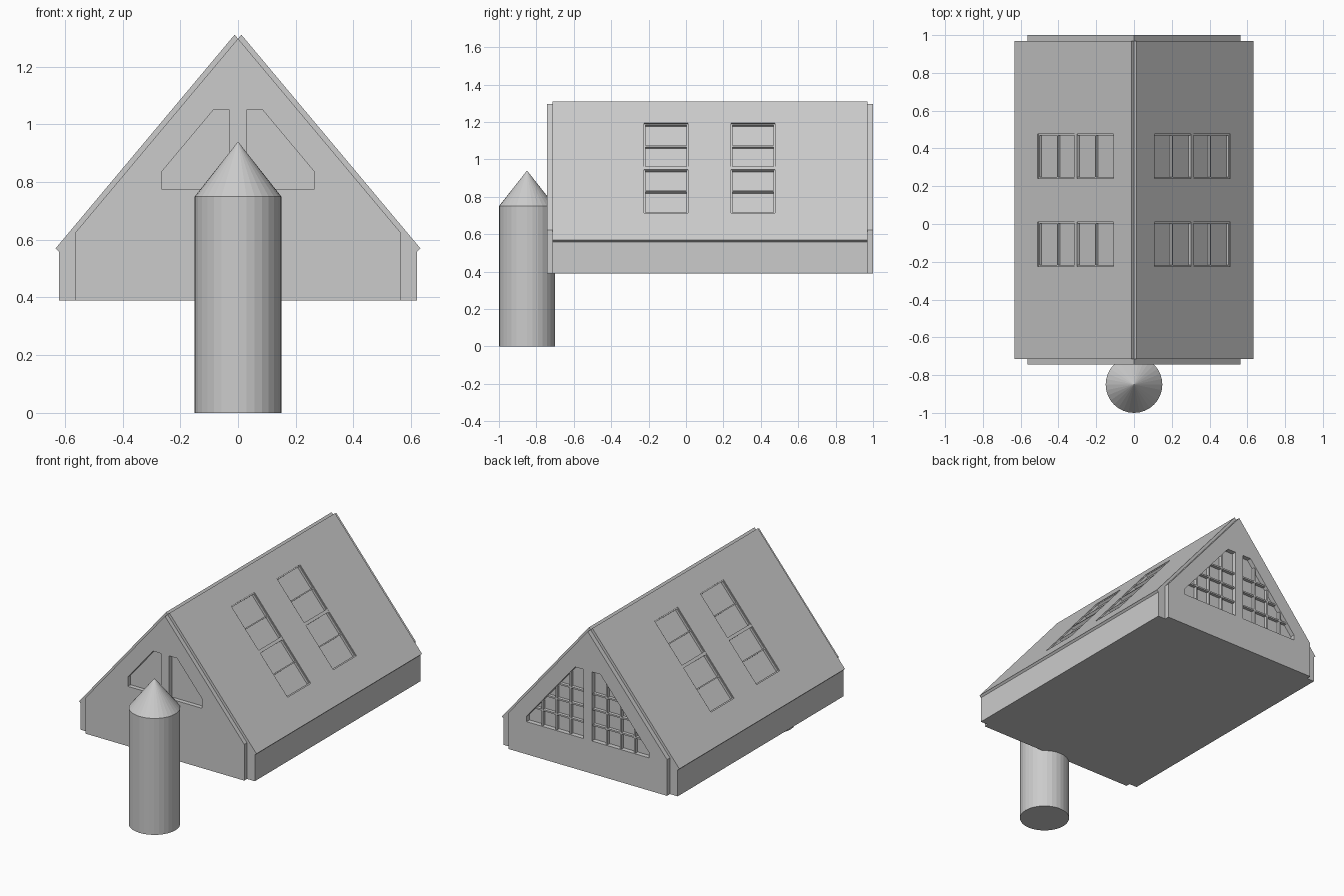
import bpy, bmesh, math
from mathutils import Matrix, Vector

if "Cube" in bpy.data.objects:
    bpy.data.objects.remove(bpy.data.objects["Cube"])

SLOPE = math.atan2(0.74, 0.62)


def finish(name, bm):
    bmesh.ops.recalc_face_normals(bm, faces=bm.faces)
    me = bpy.data.meshes.new(name)
    bm.to_mesh(me)
    bm.free()
    ob = bpy.data.objects.new(name, me)
    bpy.context.collection.objects.link(ob)
    return ob


def prism(name, pts, y0, y1, rim=0):
    """Extrude an xz outline along y; rim > 0 keeps only a border ring."""
    bm = bmesh.new()
    face = bm.faces.new([bm.verts.new((x, y0, z)) for x, z in pts])
    bm.normal_update()
    if rim:
        bmesh.ops.inset_region(bm, faces=[face], thickness=rim)
        bmesh.ops.delete(bm, geom=[face], context='FACES_ONLY')
    ext = bmesh.ops.extrude_face_region(bm, geom=bm.faces[:], use_keep_orig=True)
    moved = [v for v in ext['geom'] if isinstance(v, bmesh.types.BMVert)]
    bmesh.ops.translate(bm, verts=moved, vec=(0, y1 - y0, 0))
    return finish(name, bm)


def box(name, size, loc, frame=Matrix()):
    bm = bmesh.new()
    bmesh.ops.create_cube(bm, size=1, matrix=frame @ Matrix.Translation(loc)
                          @ Matrix.Diagonal((*size, 1)))
    return finish(name, bm)


def cut(target, cutter):
    mod = target.modifiers.new("opening", 'BOOLEAN')
    mod.object = cutter
    mod.solver = 'EXACT'
    bpy.context.view_layer.objects.active = target
    bpy.ops.object.modifier_apply(modifier=mod.name)
    bpy.data.objects.remove(cutter)


def mirrored(half):
    """Close a right-hand outline that starts low and ends on the centre line."""
    return half + [(-x, z) for x, z in reversed(half[:-1])]


# House body with overhanging roof edges and a ridge notch
house = prism("house_body", mirrored([(0.62, 0.39), (0.62, 0.559), (0.632, 0.57),
                                      (0.012, 1.31), (0, 1.297)]), -0.715, 0.97)

# Roof windows: sunk panes, thin frames and crossbars
L, W, D = 0.625, 0.235, 0.021
for side in (-1, 1):
    for yc in (-0.107, 0.358):
        f = Matrix.Translation((side * 0.31, yc, 0.954)) @ Matrix.Rotation(side * SLOPE, 4, 'Y')
        cut(house, box("cutter", (L, W, 2 * D), (0, 0, 0), f))
        h = 0.016
        zc = -D + h / 2 - 0.001
        for s in (-1, 1):
            box("roof_window_side", (L, 0.007, h), (0, s * (W - 0.007) / 2, zc), f)
            box("roof_window_end", (0.007, W, h), (s * (L - 0.007) / 2, 0, zc), f)
            box("roof_window_bar", (0.008, W, h), (s * L / 4, 0, zc), f)
        box("roof_window_middle_bar", (0.02, W, D), (0, 0, -D / 2 - 0.001), f)

# Gable walls
gable = mirrored([(0.565, 0.39), (0.565, 0.623), (0, 1.297)])
front = prism("front_gable", gable, -0.743, -0.715)
back = prism("back_gable", gable, 0.97, 1.0)

# Gable windows: small plain pair in front, large barred pair at the back
small = [(0.03, 0.775), (0.265, 0.775), (0.265, 0.835), (0.085, 1.05), (0.03, 1.05)]
large = [(0.03, 0.60), (0.436, 0.60), (0.436, 0.635), (0.09, 1.045), (0.03, 1.045)]
for side in (-1, 1):
    for wall, outline, ya, yb in ((front, small, -0.737, -0.714), (back, large, 0.969, 0.994)):
        pts = [(side * x, z) for x, z in outline]
        mid = (ya + yb) / 2
        cut(wall, prism("cutter", pts, mid - 0.05, mid + 0.05))
        prism("gable_window_frame", pts, ya, yb, 0.008)
    for x in (0.13, 0.23, 0.33):
        top = min(1.045, 1.045 - (x - 0.09) * 1.185)
        box("back_window_upright", (0.01, 0.022, top - 0.60),
            (side * x, 0.98, (top + 0.60) / 2))
    for z in (0.70, 0.80, 0.90):
        end = 0.09 + (1.045 - z) / 1.185
        box("back_window_crossbar", (end - 0.03, 0.021, 0.01),
            (side * (end + 0.03) / 2, 0.98, z))

# Round tower with pointed cap
bm = bmesh.new()
for r2, z0, z1 in ((0.15, 0, 0.75), (0, 0.75, 0.94)):
    bmesh.ops.create_cone(bm, cap_ends=True, segments=32, radius1=0.15, radius2=r2, depth=z1 - z0,
                          matrix=Matrix.Translation((0, -0.85, (z0 + z1) / 2)))
finish("tower", bm)
